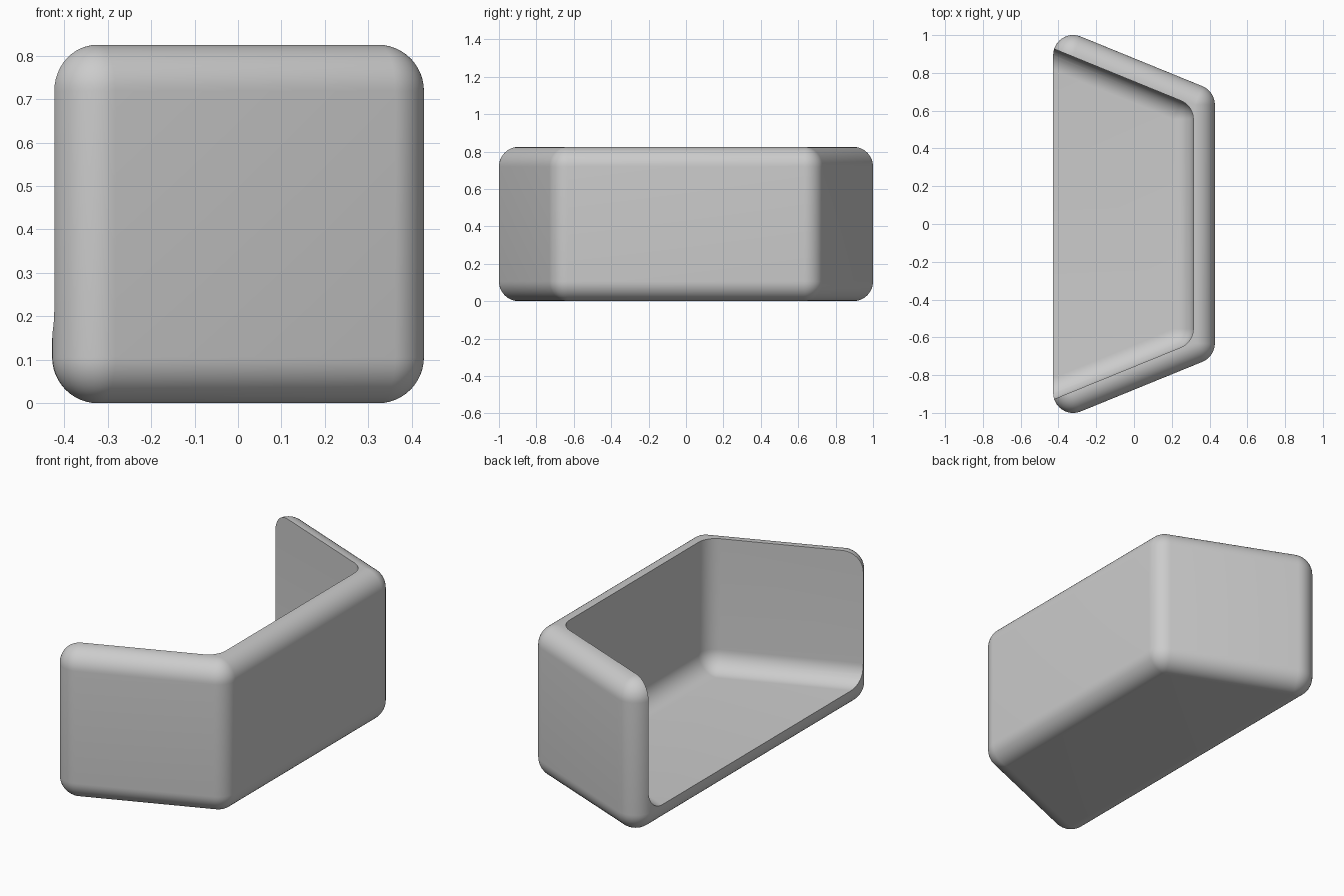
import bpy
import bmesh
from math import sin, cos, pi, atan
from mathutils import Vector

SLOPE = 0.408          # how fast the side walls close in along x
ANGLE = atan(SLOPE)
HALF_X, HEIGHT = 0.428, 0.825
WALL, RADIUS, SEGMENTS = 0.114, 0.106, 12

if "Cube" in bpy.data.objects:
    bpy.data.objects.remove(bpy.data.objects["Cube"])


def half_width(x, inset):
    """Half depth of the trapezoid at x, moved inward by inset."""
    return 1.052 - SLOPE * (x + HALF_X) - inset / cos(ANGLE)


def rounded_trapezoid(name, x_min, x_max, inset, z_min, z_max):
    """Trapezoid prism whose edges and corners are all rounded by RADIUS."""
    inset += RADIUS
    wide, narrow = half_width(x_min, inset), half_width(x_max, inset)
    side = pi / 2 - ANGLE
    corners = [((x_min, -wide), -pi, -side), ((x_max, -narrow), -side, 0),
               ((x_max, narrow), 0, side), ((x_min, wide), side, pi)]
    quarter = [pi / 2 * i / SEGMENTS for i in range(SEGMENTS + 1)]
    rows = [(RADIUS * sin(a), z_min + RADIUS * (1 - cos(a))) for a in quarter]
    rows += [(RADIUS * cos(a), z_max - RADIUS * (1 - sin(a))) for a in quarter]

    bm = bmesh.new()
    rings = []
    for reach, z in rows:
        ring = []
        for (x, y), start, end in corners:
            for i in range(SEGMENTS + 1):
                a = start + (end - start) * i / SEGMENTS
                ring.append(bm.verts.new(Vector((x + reach * cos(a), y + reach * sin(a), z))))
        rings.append(ring)
    for low, high in zip(rings, rings[1:]):
        for i in range(len(low)):
            j = (i + 1) % len(low)
            bm.faces.new((low[i], low[j], high[j], high[i]))
    bm.faces.new(rings[0][::-1])
    bm.faces.new(rings[-1])
    bmesh.ops.remove_doubles(bm, verts=bm.verts, dist=1e-5)
    bmesh.ops.recalc_face_normals(bm, faces=bm.faces)
    mesh = bpy.data.meshes.new(name)
    bm.to_mesh(mesh)
    bm.free()
    obj = bpy.data.objects.new(name, mesh)
    bpy.context.collection.objects.link(obj)
    return obj


# Outer body and the hollow, which is open at the top and on the -x side
tray = rounded_trapezoid("open_tray", -HALF_X + RADIUS, HALF_X - RADIUS, 0, 0, HEIGHT)
hollow = rounded_trapezoid("hollow_cutter", -1.2, HALF_X - WALL - RADIUS, WALL, WALL, 1.5)
hollow.hide_render = True

cut = tray.modifiers.new("hollow", "BOOLEAN")
cut.operation = "DIFFERENCE"
cut.solver = "EXACT"
cut.object = hollow
bpy.ops.object.select_all(action="DESELECT")
tray.select_set(True)
bpy.context.view_layer.objects.active = tray
bpy.ops.object.modifier_apply(modifier=cut.name)
bpy.data.objects.remove(hollow)
bpy.ops.object.shade_smooth_by_angle(angle=pi / 6)

# Plain grey
grey = bpy.data.materials.new("light_grey")
grey.use_nodes = True
color = (0.6, 0.6, 0.6, 1)
grey.diffuse_color = color
grey.node_tree.nodes["Principled BSDF"].inputs["Base Color"].default_value = color
tray.data.materials.clear()
tray.data.materials.append(grey)
